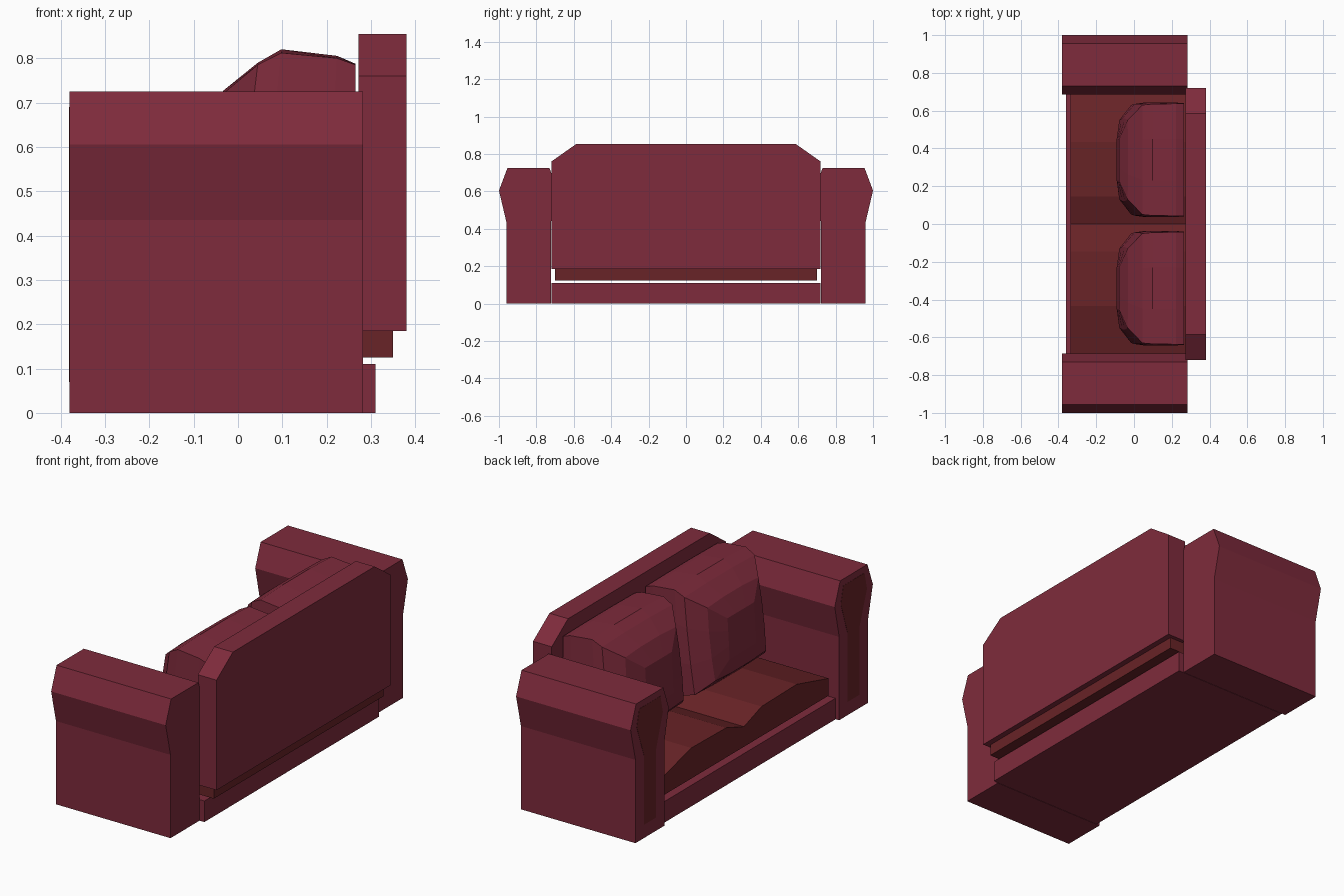
import bpy, bmesh

if "Cube" in bpy.data.objects:
    bpy.data.objects.remove(bpy.data.objects["Cube"])


def material(name, rgb):
    m = bpy.data.materials.new(name)
    m.diffuse_color = (*rgb, 1)
    m.use_nodes = True
    m.node_tree.nodes["Principled BSDF"].inputs["Base Color"].default_value = m.diffuse_color
    return m


WINE = material("wine_fabric", (0.21, 0.024, 0.045))
BROWN = material("brown_fabric", (0.14, 0.017, 0.02))


def finish(name, bm, mat):
    bmesh.ops.recalc_face_normals(bm, faces=bm.faces)
    me = bpy.data.meshes.new(name)
    bm.to_mesh(me)
    bm.free()
    me.materials.append(mat)
    ob = bpy.data.objects.new(name, me)
    bpy.context.collection.objects.link(ob)
    return ob


def loft(name, rings, mat):
    """Skin equal-length point rings and cap both ends."""
    bm = bmesh.new()
    loops = [[bm.verts.new(p) for p in r] for r in rings]
    n = len(loops[0])
    for a, b in zip(loops, loops[1:]):
        for i in range(n):
            j = (i + 1) % n
            bm.faces.new((a[i], a[j], b[j], b[i]))
    bm.faces.new(loops[0])
    bm.faces.new(loops[-1])
    return finish(name, bm, mat)


def extrude_x(name, profile, x0, x1, mat):
    return loft(name, [[(x, y, z) for y, z in profile] for x in (x0, x1)], mat)


def rect(hy, z0, z1):
    return [(-hy, z0), (hy, z0), (hy, z1), (-hy, z1)]


# Base and backrest
extrude_x("base", rect(0.72, 0, 0.11), -0.36, 0.31, WINE)
extrude_x("backrest", [(-0.72, 0.185), (0.72, 0.185), (0.72, 0.76), (0.585, 0.855),
                       (-0.585, 0.855), (-0.72, 0.76)], 0.272, 0.38, WINE)

# Seat with two soft humps
half = [(0.70, 0.215), (0.435, 0.285), (0.145, 0.28)]
top = half + [(0, 0.23)] + [(-y, z) for y, z in reversed(half)]
extrude_x("seat", [(-0.70, 0.125), (0.70, 0.125)] + top, -0.335, 0.35, BROWN)

# Arms with a flared top and a front inlay
ARM = [(0.96, 0), (0.96, 0.435), (1.0, 0.605), (0.955, 0.725),
       (0.73, 0.725), (0.685, 0.605), (0.722, 0.435), (0.722, 0)]
INLAY = [(0.89, 0.07), (0.89, 0.43), (0.95, 0.6), (0.93, 0.69),
         (0.755, 0.69), (0.735, 0.6), (0.79, 0.43), (0.79, 0.07)]


def pillow_ring(cy, x, hy, z0, z1, bulge, lean):
    """Twelve-point softened rectangle, leaning back with height."""
    zm, hz = (z0 + z1) / 2, (z1 - z0) / 2
    t, b = 0.37, 1 + bulge
    unit = [(-1, -1), (-t, -b), (t, -b), (1, -1), (b, -t), (b, t),
            (1, 1), (t, b), (-t, b), (-1, 1), (-b, t), (-b, -t)]
    return [(x + lean * (v * hz + zm - 0.54), cy + u * hy, zm + v * hz) for u, v in unit]


for side, s in (("left", 1), ("right", -1)):
    extrude_x(side + "_arm", [(s * y, z) for y, z in ARM], -0.38, 0.282, WINE)
    extrude_x(side + "_arm_inlay", [(s * y, z) for y, z in INLAY], -0.381, -0.37, BROWN)
    # Back pillow: domed front, boxy body
    loft(side + "_pillow", [pillow_ring(s * 0.34, *r) for r in (
        (-0.085, 0.11, 0.43, 0.64, 0.0, 0.06),
        (-0.055, 0.21, 0.35, 0.72, 0.04, 0.12),
        (0.015, 0.29, 0.29, 0.785, 0.02, 0.12),
        (0.07, 0.295, 0.275, 0.812, 0.03, 0.10),
        (0.21, 0.297, 0.28, 0.80, 0.02, 0.05),
        (0.265, 0.297, 0.285, 0.785, 0.01, 0.0))], WINE)
